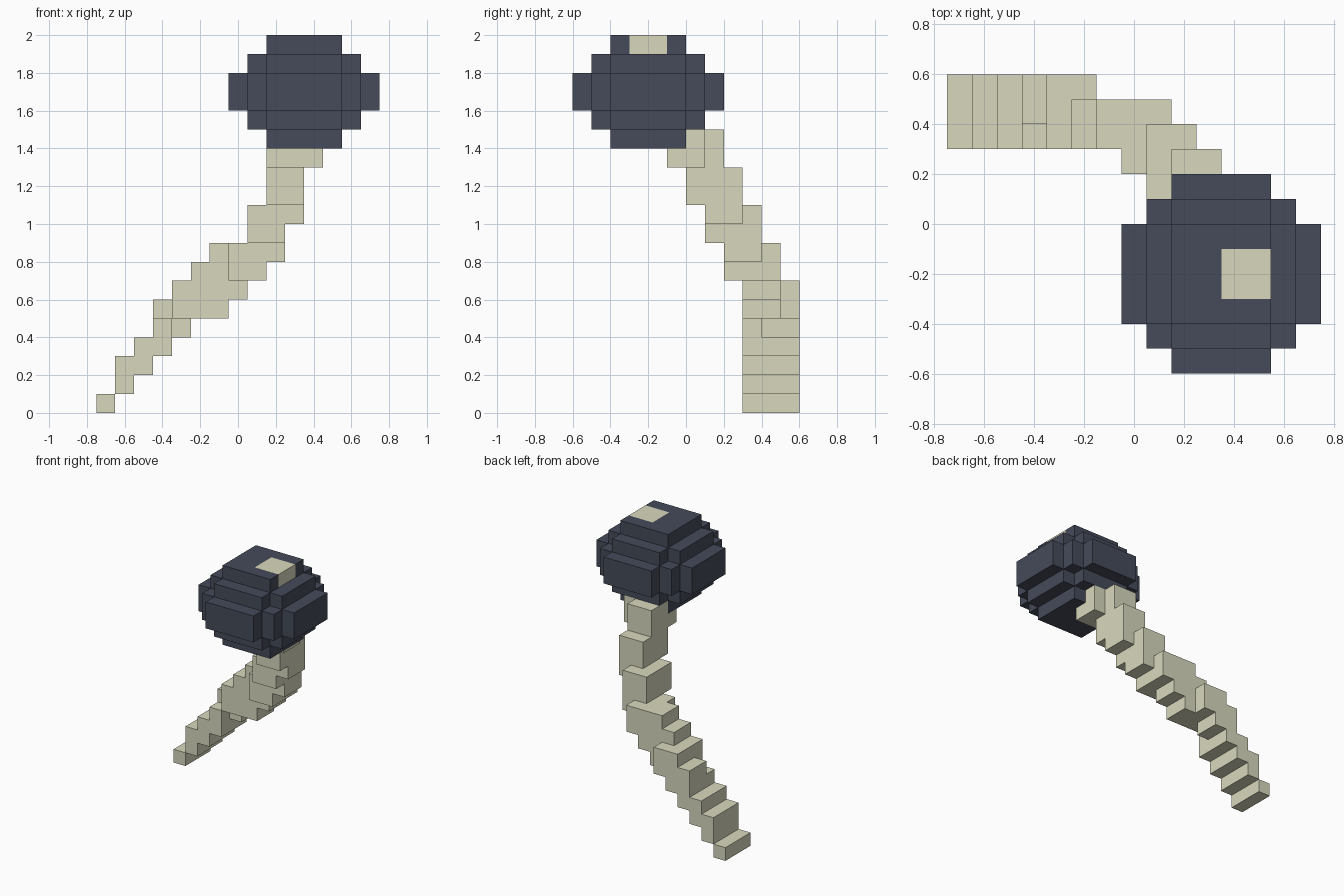
import bpy, bmesh, math
from mathutils import Vector

if "Cube" in bpy.data.objects:
    bpy.data.objects.remove(bpy.data.objects["Cube"], do_unlink=True)

UNIT = 0.1                      # edge length of one block
ORIGIN = Vector((0.05, 0, 0))   # grid offset


def material(name, color):
    m = bpy.data.materials.new(name)
    m.use_nodes = True
    m.diffuse_color = color
    bsdf = m.node_tree.nodes["Principled BSDF"]
    bsdf.inputs["Base Color"].default_value = color
    bsdf.inputs["Roughness"].default_value = 0.8
    return m


def fill(x0, x1, y0, y1, z0, z1):
    return {(x, y, z) for x in range(x0, x1) for y in range(y0, y1) for z in range(z0, z1)}


def block_part(name, cells, solid, mat):
    """Skin the cells with faces wherever they border empty space."""
    bm = bmesh.new()
    verts = {}

    def vert(p):
        p = tuple(p)
        if p not in verts:
            verts[p] = bm.verts.new(Vector(p) * UNIT + ORIGIN)
        return verts[p]

    for cell in sorted(cells):
        for axis in range(3):
            for side in (0, 1):
                neighbour = list(cell)
                neighbour[axis] += 2 * side - 1
                if tuple(neighbour) in solid:
                    continue
                u, v = (axis + 1) % 3, (axis + 2) % 3
                ring = []
                for a, b in ((0, 0), (1, 0), (1, 1), (0, 1)):
                    p = list(cell)
                    p[axis] += side
                    p[u] += a
                    p[v] += b
                    ring.append(vert(p))
                bm.faces.new(ring if side else ring[::-1])
    # Merge coplanar squares into large flat faces
    bmesh.ops.dissolve_limit(bm, angle_limit=math.radians(1), verts=bm.verts[:], edges=bm.edges[:])
    mesh = bpy.data.meshes.new(name)
    bm.to_mesh(mesh)
    bm.free()
    mesh.materials.append(mat)
    obj = bpy.data.objects.new(name, mesh)
    bpy.context.collection.objects.link(obj)


slate = material("dark slate", (0.060, 0.070, 0.102, 1))
bone = material("pale bone", (0.69, 0.69, 0.515, 1))

# Stepped handle, from the low end up to the head: x, y, z ranges in blocks
handle_steps = [
    (-8, -7, 3, 6, 0, 1),
    (-7, -6, 3, 6, 1, 3),
    (-6, -5, 3, 6, 2, 4),
    (-5, -4, 3, 6, 3, 5),
    (-5, -3, 4, 6, 4, 6),
    (-4, -2, 3, 6, 5, 7),
    (-4, -1, 3, 5, 5, 6),
    (-4, 0, 3, 5, 6, 7),
    (-3, 1, 3, 5, 7, 8),
    (-1, 1, 2, 5, 7, 8),
    (-2, 1, 3, 5, 8, 9),
    (-1, 2, 2, 4, 8, 9),
    (0, 2, 1, 4, 9, 11),
    (0, 3, 1, 3, 10, 11),
    (1, 3, 0, 3, 11, 13),
    (1, 4, -1, 1, 13, 14),
    (1, 4, 0, 1, 14, 15),
    (1, 3, 0, 2, 13, 15),
]
handle = set().union(*(fill(*s) for s in handle_steps))

# Handle end showing through the top of the head
tip = fill(3, 5, -3, -1, 19, 20)

# Blocky ellipsoid head, centred at block (3, -2, 17)
head = {(x, y, z) for x, y, z in fill(-1, 7, -6, 2, 14, 20)
        if ((x - 2.5) / 4) ** 2 + ((y + 2.5) / 4) ** 2 + ((z - 16.5) / 3) ** 2 <= 1}
head -= tip

solid = handle | tip | head
block_part("handle", handle, solid, bone)
block_part("handle_tip", tip, solid, bone)
block_part("head", head, solid, slate)
